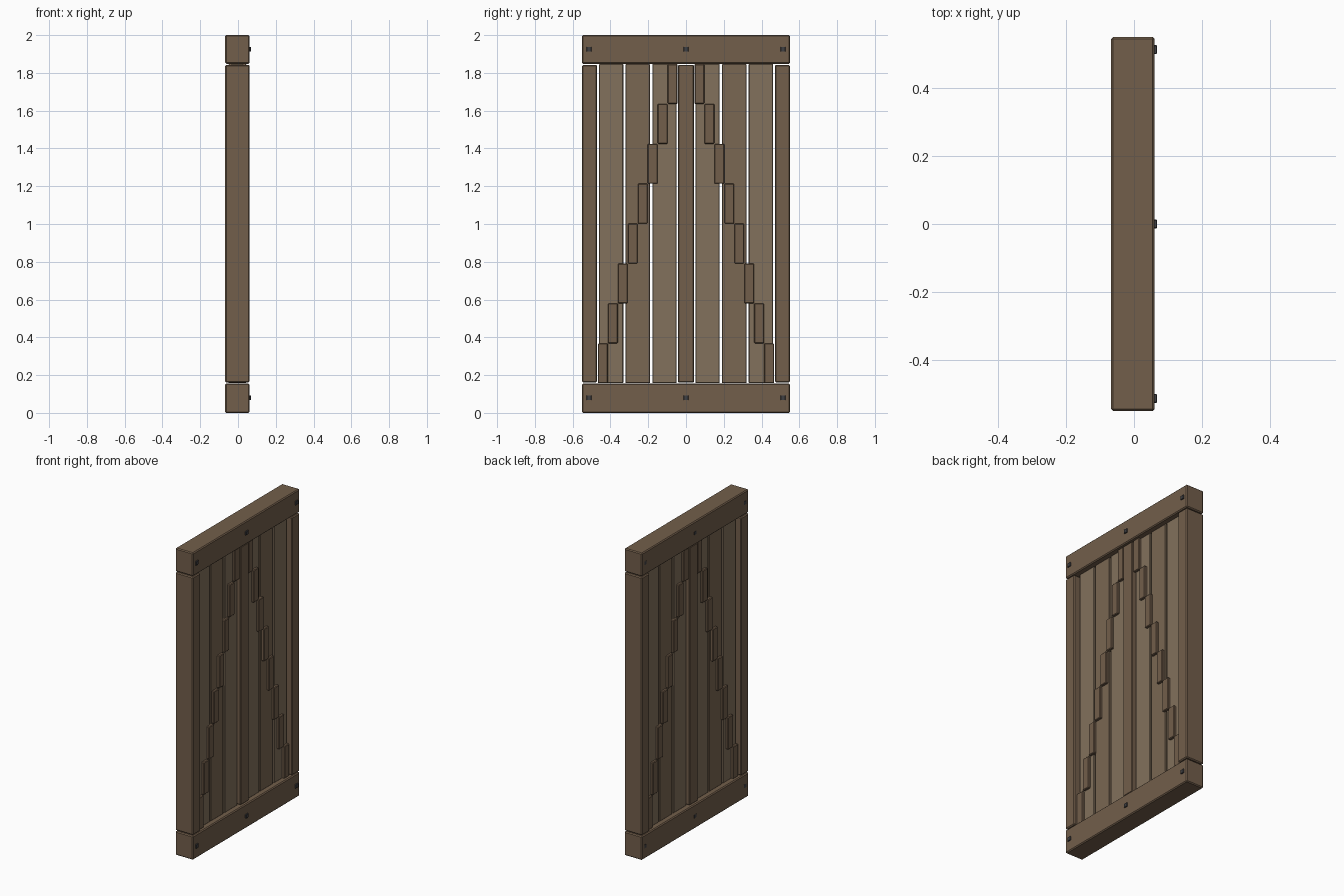
import bpy

if "Cube" in bpy.data.objects:
    bpy.data.objects.remove(bpy.data.objects["Cube"])

XC = -0.0035      # middle of the panel thickness
HALF = 0.064      # half thickness of the frame


def material(name, rgb):
    m = bpy.data.materials.new(name)
    m.diffuse_color = (*rgb, 1)
    m.use_nodes = True
    m.node_tree.nodes["Principled BSDF"].inputs["Base Color"].default_value = m.diffuse_color
    return m


FRAME = material("frame_wood", (0.17, 0.113, 0.07))
LIGHT = material("light_plank_wood", (0.225, 0.165, 0.107))
DARK = material("dark_plank_wood", (0.195, 0.135, 0.085))
METAL = material("bolt_metal", (0.05, 0.05, 0.055))


def box(name, x, y, z, mat, bevel=0.004):
    """Chamfered box from (min, max) pairs on each axis."""
    bpy.ops.mesh.primitive_cube_add(
        size=1, location=[(a + b) / 2 for a, b in (x, y, z)])
    o = bpy.context.object
    o.name = name
    o.scale = [b - a for a, b in (x, y, z)]
    bpy.ops.object.transform_apply(location=False, rotation=False, scale=True)
    o.data.materials.append(mat)
    if bevel:
        m = o.modifiers.new("chamfer", 'BEVEL')
        m.width = bevel
        m.segments = 1
    return o


def depth(h):
    return (XC - h, XC + h)


def mirrored(side, a, b):
    return tuple(sorted((side * a, side * b)))


# top and bottom rails
box("bottom_rail", depth(HALF), (-0.55, 0.55), (0, 0.156), FRAME, 0.006)
box("top_rail", depth(HALF), (-0.55, 0.55), (1.848, 2), FRAME, 0.006)

# upright between the two halves
Z0, Z1 = 0.161, 1.843
box("centre_post", depth(0.053), (-0.042, 0.042), (Z0, Z1), FRAME)

for side, label in ((-1, "left"), (1, "right")):
    # outer posts
    box(f"{label}_post", depth(HALF), mirrored(side, 0.471, 0.55),
        (Z0, Z1), FRAME, 0.006)

    # thin planks with open gaps
    for i, mat in enumerate((LIGHT, DARK, LIGHT)):
        a = 0.049 + i * 0.1415
        box(f"{label}_plank_{i + 1}", depth(0.032),
            mirrored(side, a, a + 0.129), (0.157, 1.847), mat, 0.003)

    # stepped diagonal brace
    step = (Z1 + 0.004 - Z0 + 0.004) / 8
    for i in range(8):
        a = 0.466 - i * 0.0527
        z = Z0 - 0.004 + i * step
        box(f"{label}_brace_block_{i + 1}", depth(0.048),
            mirrored(side, a - 0.052, a), (z, z + step), FRAME)

# bolts through the rails, proud on +x and nearly flush on -x
for row, z in (("bottom", 0.08), ("top", 1.925)):
    for i, y in enumerate((-0.513, 0, 0.513)):
        box(f"{row}_bolt_{i + 1}", (XC - HALF - 0.0005, 0.0675),
            (y - 0.013, y + 0.013), (z - 0.013, z + 0.013), METAL, 0.002)
